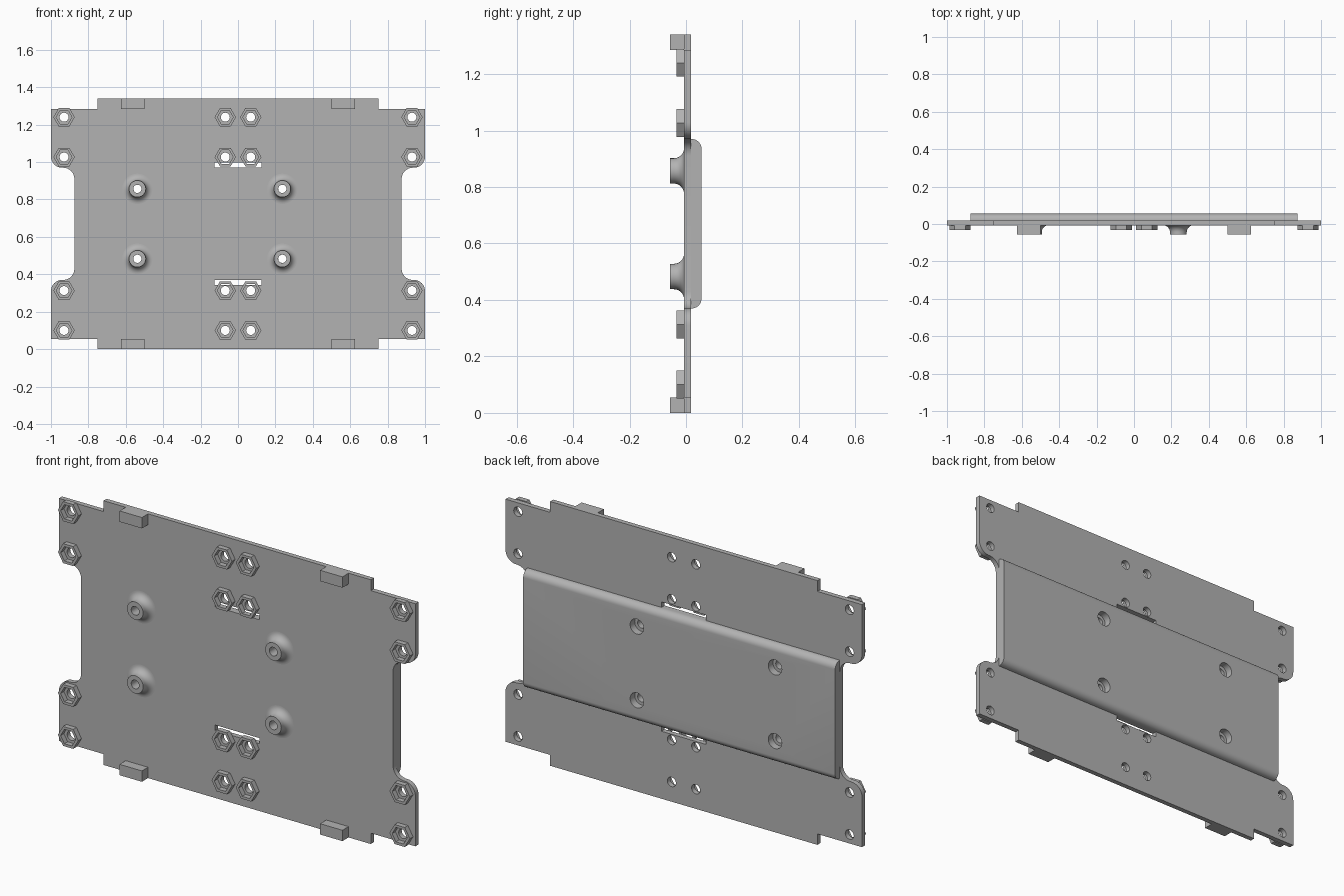
import bpy
import bmesh
from math import sin, cos, pi, radians
from mathutils import Vector

cube = bpy.data.objects.get("Cube")
if cube:
    bpy.data.objects.remove(cube, do_unlink=True)

grey = bpy.data.materials.new("plain grey")
grey.use_nodes = True
grey.diffuse_color = (0.45, 0.45, 0.45, 1)
for node in grey.node_tree.nodes:
    if node.type == 'BSDF_PRINCIPLED':
        node.inputs["Base Color"].default_value = (0.45, 0.45, 0.45, 1)

MID = 0.67                      # mid height of the plate
FRONT, BACK = -0.007, 0.018     # plate faces
TIP, REAR = -0.056, 0.055       # foremost and rearmost surfaces
BOLT_R, SCREW_R = 0.024, 0.022
BOLTS = [(x, MID + z) for x in (-0.93, -0.068, 0.068, 0.93)
         for z in (-0.57, -0.357, 0.357, 0.57)]
SCREWS = [(x, MID + z) for x in (-0.538, 0.237) for z in (-0.187, 0.187)]


def arc(cx, cy, r, start, end, steps=10):
    angles = [radians(start + (end - start) * i / steps) for i in range(steps + 1)]
    return [(cx + r * cos(a), cy + r * sin(a)) for a in angles]


def finish(name, bm):
    bmesh.ops.recalc_face_normals(bm, faces=bm.faces)
    mesh = bpy.data.meshes.new(name)
    bm.to_mesh(mesh)
    bm.free()
    mesh.materials.append(grey)
    obj = bpy.data.objects.new(name, mesh)
    bpy.context.collection.objects.link(obj)
    return obj


def add_prism(bm, points, push):
    face = bm.faces.new([bm.verts.new(p) for p in points])
    new = bmesh.ops.extrude_face_region(bm, geom=[face])["geom"]
    verts = [v for v in new if isinstance(v, bmesh.types.BMVert)]
    bmesh.ops.translate(bm, verts=verts, vec=Vector(push))


def add_box(bm, x0, x1, y0, y1, z0, z1):
    add_prism(bm, [(x0, y0, z0), (x1, y0, z0), (x1, y0, z1), (x0, y0, z1)],
              (0, y1 - y0, 0))


def add_rod(bm, x, z, r, y0, y1, sides=32):
    ring = arc(x, z, r, 0, 360, sides)[:-1]
    add_prism(bm, [(px, y0, pz) for px, pz in ring], (0, y1 - y0, 0))


def lathe(name, profile, sides, x, z):
    """Turn a closed (radius, y) profile about the y axis."""
    bm = bmesh.new()
    rings = []
    for i in range(sides):
        a = 2 * pi * i / sides
        rings.append([bm.verts.new((r * cos(a), y, r * sin(a))) for r, y in profile])
    n = len(profile)
    for i in range(sides):
        one, two = rings[i], rings[(i + 1) % sides]
        for j in range(n):
            k = (j + 1) % n
            bm.faces.new((one[j], one[k], two[k], two[j]))
    obj = finish(name, bm)
    obj.location = (x, 0, z)
    return obj


def cut(obj, cutter):
    mod = obj.modifiers.new("cut", 'BOOLEAN')
    mod.operation = 'DIFFERENCE'
    mod.solver = 'EXACT'
    mod.object = cutter
    bpy.context.view_layer.objects.active = obj
    bpy.ops.object.modifier_apply(modifier=mod.name)


# Plate outline: one quarter, mirrored to all four
quarter = [(0.875, 0.24)]
quarter += arc(0.935, 0.24, 0.06, 180, 90)[1:]
quarter += arc(0.94, 0.36, 0.06, -90, 0)
quarter += [(1, 0.615), (0.75, 0.615), (0.75, MID)]
half = [(x, -z) for x, z in reversed(quarter)] + quarter
outline = half + [(-x, z) for x, z in reversed(half)]
bm = bmesh.new()
add_prism(bm, [(x, FRONT, MID + z) for x, z in outline], (0, BACK - FRONT, 0))
plate = finish("mounting_plate", bm)

# Raised back panel with rounded long edges
R = 0.035
profile = [(BACK, -0.3)] + arc(REAR - R, -0.3 + R, R, -90, 0)
profile += arc(REAR - R, 0.3 - R, R, 0, 90) + [(BACK, 0.3)]
bm = bmesh.new()
add_prism(bm, [(-0.875, y, MID + z) for y, z in profile], (1.75, 0, 0))
panel = finish("raised_back_panel", bm)

# Through holes and strap slots
bm = bmesh.new()
for x, z in BOLTS:
    add_rod(bm, x, z, BOLT_R, -0.1, 0.1)
for x, z in SCREWS:
    add_rod(bm, x, z, SCREW_R, -0.1, 0.1)
for z in (MID - 0.328, MID + 0.3):
    add_box(bm, -0.125, 0.125, -0.1, 0.1, z, z + 0.028)
plate_cutter = finish("plate_cutter", bm)
cut(plate, plate_cutter)

# Wide screw head recesses in the back
bm = bmesh.new()
for x, z in SCREWS:
    add_rod(bm, x, z, 0.038, -0.1, 0.1)
panel_cutter = finish("panel_cutter", bm)
cut(panel, panel_cutter)
for cutter in (plate_cutter, panel_cutter):
    bpy.data.objects.remove(cutter, do_unlink=True)
parts = [plate, panel]

# Hexagonal nut holders
for x, z in BOLTS:
    ring = [(0.057, FRONT), (0.057, -0.033), (0.042, -0.033), (0.042, FRONT)]
    parts.append(lathe("nut_holder", ring, 6, x, z))

# Flared standoffs
flare = arc(0.081, -0.043, 0.036, 180, 90)
for x, z in SCREWS:
    ring = [(SCREW_R, FRONT), (SCREW_R, TIP), (0.045, TIP)] + flare
    parts.append(lathe("standoff", ring, 48, x, z))

# Edge blocks along the top and bottom
for x in (-0.5625, 0.5625):
    for z in (0, 2 * MID - 0.055):
        bm = bmesh.new()
        add_box(bm, x - 0.0625, x + 0.0625, TIP, FRONT, z, z + 0.055)
        parts.append(finish("edge_block", bm))

bpy.ops.object.select_all(action='DESELECT')
for part in parts:
    part.select_set(True)
bpy.context.view_layer.objects.active = plate
bpy.ops.object.shade_smooth_by_angle(angle=radians(30))
